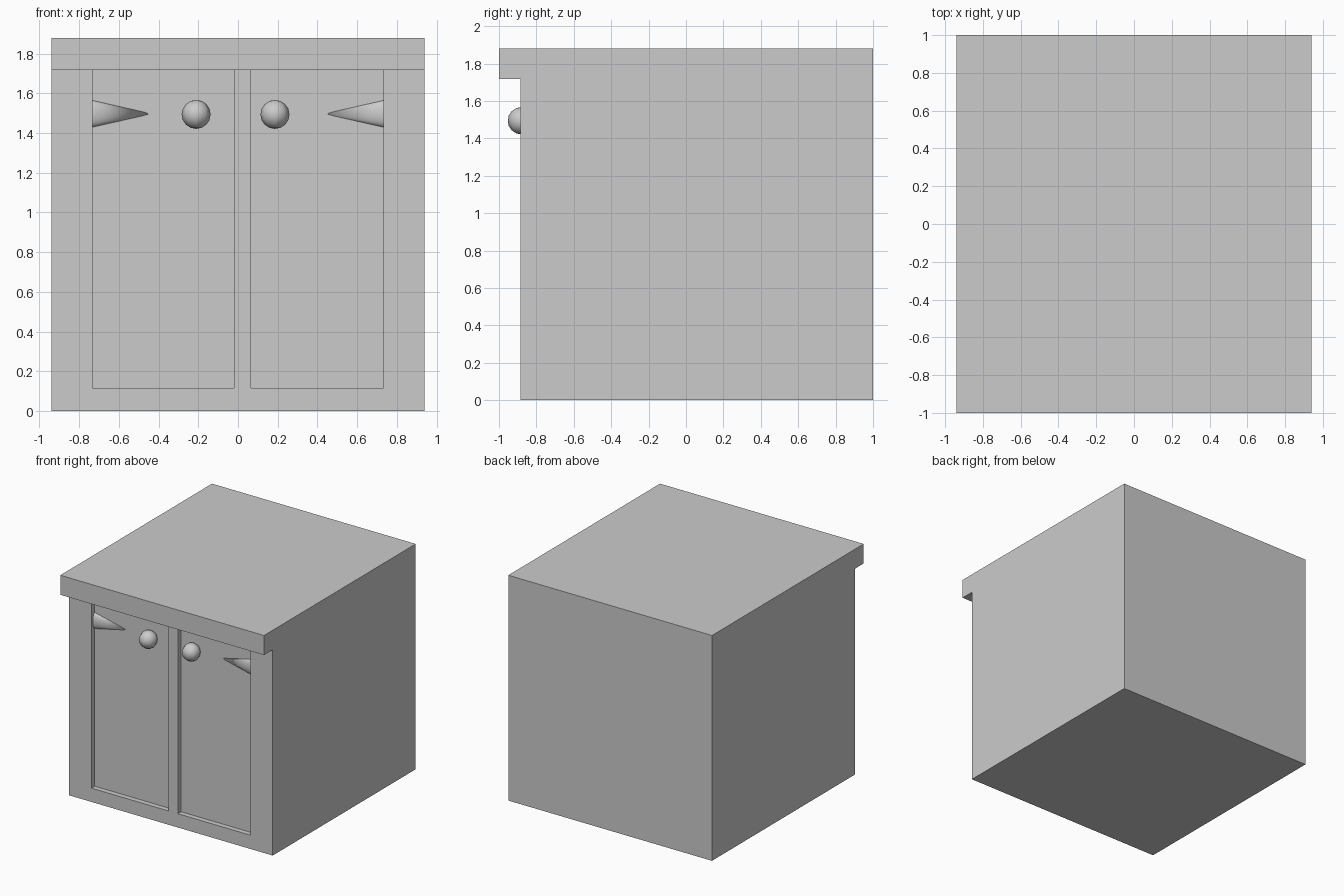
import bpy, bmesh, math
from mathutils import Matrix, Vector

if "Cube" in bpy.data.objects:
    bpy.data.objects.remove(bpy.data.objects["Cube"])

HALF_W = 0.94
FRONT, RECESS = -0.885, -0.842
DOORS = [(-0.733, -0.02), (0.065, 0.733)]
DOOR_Z = (0.115, 1.717)


def add_object(name, bm, smooth=False):
    bmesh.ops.recalc_face_normals(bm, faces=bm.faces[:])
    mesh = bpy.data.meshes.new(name)
    bm.to_mesh(mesh)
    bm.free()
    for poly in mesh.polygons:
        poly.use_smooth = smooth
    obj = bpy.data.objects.new(name, mesh)
    bpy.context.collection.objects.link(obj)
    return obj


# Cabinet body: side profile with overhanging worktop, extruded across x
bm = bmesh.new()
profile = [(FRONT, 0), (1, 0), (1, 1.88), (-1, 1.88), (-1, DOOR_Z[1]), (FRONT, DOOR_Z[1])]
side = bm.faces.new([bm.verts.new((-HALF_W, y, z)) for y, z in profile])
ext = bmesh.ops.extrude_face_region(bm, geom=[side], use_keep_orig=True)
bmesh.ops.translate(bm, vec=(2 * HALF_W, 0, 0),
                    verts=[g for g in ext["geom"] if isinstance(g, bmesh.types.BMVert)])
bmesh.ops.recalc_face_normals(bm, faces=bm.faces[:])

# Door panels: split the front face, then push the two panels inward
cuts = [((x, 0, 0), (1, 0, 0)) for door in DOORS for x in door]
cuts.append(((0, 0, DOOR_Z[0]), (0, 0, 1)))
for co, no in cuts:
    front = [f for f in bm.faces if all(abs(v.co.y - FRONT) < 1e-4 for v in f.verts)]
    geom = set(front) | {e for f in front for e in f.edges} | {v for f in front for v in f.verts}
    bmesh.ops.bisect_plane(bm, geom=list(geom), plane_co=co, plane_no=no, dist=1e-5)


def is_panel(face):
    c = face.calc_center_median()
    on_front = all(abs(v.co.y - FRONT) < 1e-4 for v in face.verts)
    return on_front and c.z > DOOR_Z[0] and any(a < c.x < b for a, b in DOORS)


panels = [f for f in bm.faces if is_panel(f)]
pushed = bmesh.ops.extrude_face_region(bm, geom=panels)
bmesh.ops.translate(bm, vec=(0, RECESS - FRONT, 0),
                    verts=[g for g in pushed["geom"] if isinstance(g, bmesh.types.BMVert)])
bmesh.ops.delete(bm, geom=[f for f in panels if f.is_valid], context="FACES_ONLY")
bmesh.ops.dissolve_limit(bm, angle_limit=0.01, verts=bm.verts[:], edges=bm.edges[:])
add_object("cabinet_body", bm)

# Round door knobs, half sunk into the doors
for name, x in (("left_knob", -0.211), ("right_knob", 0.186)):
    bm = bmesh.new()
    bmesh.ops.create_uvsphere(bm, u_segments=8, v_segments=8, radius=0.073,
                              matrix=Matrix.Translation((x, -0.88, 1.494)))
    add_object(name, bm, smooth=True)

# Pointed strap hinges: shallow flattened cones starting at the outer stiles
for name, s in (("left_hinge", -1), ("right_hinge", 1)):
    bm = bmesh.new()
    mat = (Matrix.Translation((s * 0.585, -0.84, 1.497))
           @ Matrix.Diagonal((1, 0.4, 1, 1))
           @ Matrix.Rotation(-s * math.pi / 2, 4, "Y"))
    bmesh.ops.create_cone(bm, cap_ends=True, segments=16, radius1=0.07, radius2=0,
                          depth=0.31, matrix=mat)
    bmesh.ops.remove_doubles(bm, verts=bm.verts[:], dist=1e-5)
    hinge = add_object(name, bm, smooth=True)
    for poly in hinge.data.polygons:
        poly.use_smooth = len(poly.vertices) < 5
